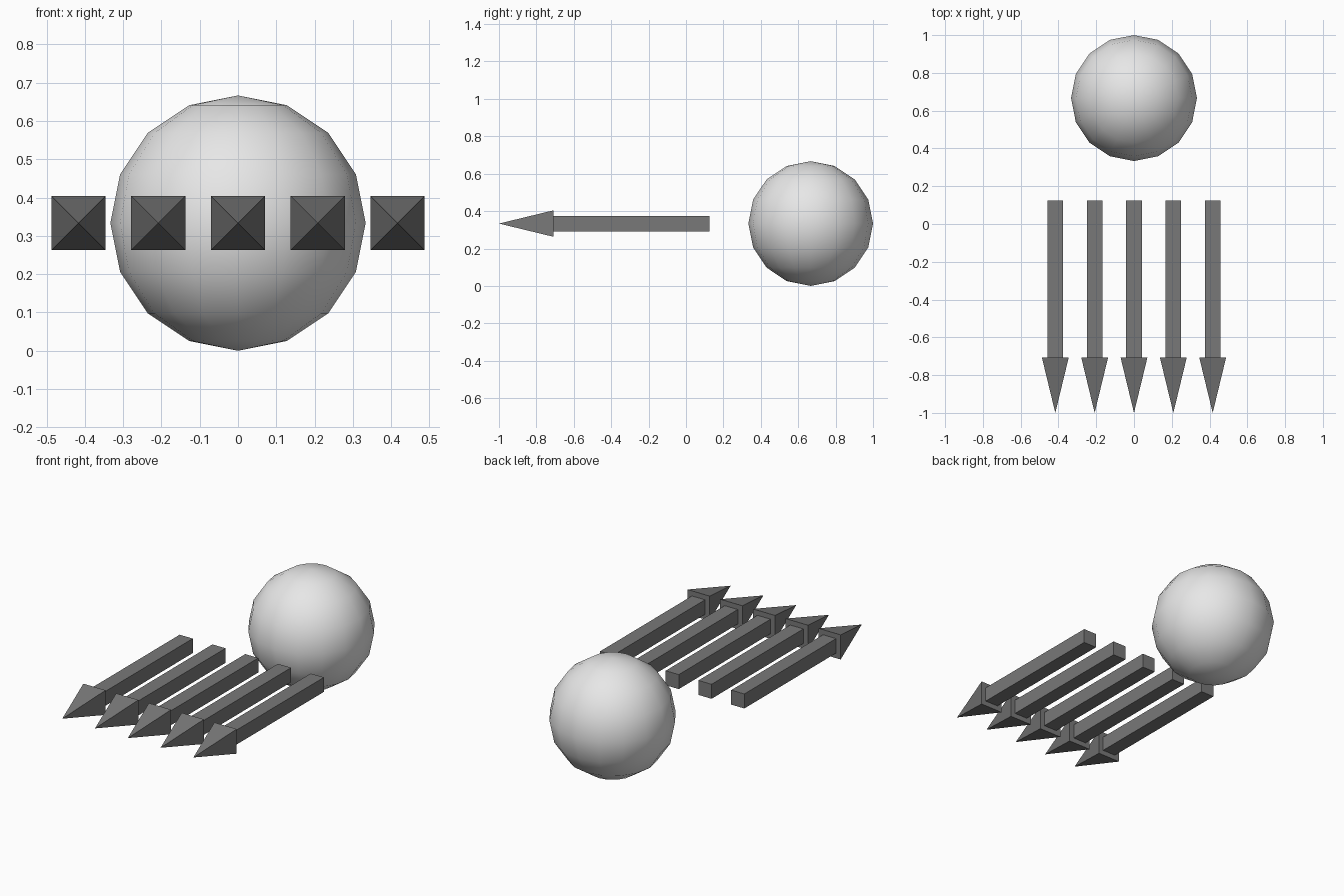
import bpy
import math

cube = bpy.data.objects.get("Cube")
if cube:
    bpy.data.objects.remove(cube, do_unlink=True)


def make_material(name, value):
    mat = bpy.data.materials.new(name)
    mat.use_nodes = True
    color = (value, value, value, 1)
    mat.diffuse_color = color
    mat.node_tree.nodes["Principled BSDF"].inputs["Base Color"].default_value = color
    return mat


def finish(name, mat):
    obj = bpy.context.object
    obj.name = name
    obj.data.materials.append(mat)
    return obj


light_grey = make_material("light grey", 0.8)
dark_grey = make_material("dark grey", 0.19)

RADIUS = 1 / 3       # ball radius, also the height of every centre line
NECK = -0.708        # y where shaft meets head
SHAFT_END = 0.125
SPACING = 0.2083

# Smooth ball at the back
bpy.ops.mesh.primitive_uv_sphere_add(segments=16, ring_count=8, radius=RADIUS,
                                     location=(0, 1 - RADIUS, RADIUS))
finish("ball", light_grey)
bpy.ops.object.shade_smooth()

# Row of five square arrows pointing forward
for i in range(5):
    x = (i - 2) * SPACING
    bpy.ops.mesh.primitive_cube_add(size=1, location=(x, (NECK + SHAFT_END) / 2, RADIUS))
    shaft = finish(f"arrow_shaft_{i + 1}", dark_grey)
    shaft.scale = (0.0833, SHAFT_END - NECK, 0.0833)

    # Pyramid head: the mesh is spun to square it up, then tipped towards -y
    bpy.ops.mesh.primitive_cone_add(vertices=4, radius1=0.1, depth=1 + NECK,
                                    location=(x, (NECK - 1) / 2, RADIUS))
    head = finish(f"arrow_head_{i + 1}", dark_grey)
    head.rotation_euler = (math.pi / 2, 0, 0)
    for v in head.data.vertices:
        c = math.sqrt(0.5)
        v.co.x, v.co.y = c * (v.co.x - v.co.y), c * (v.co.x + v.co.y)
